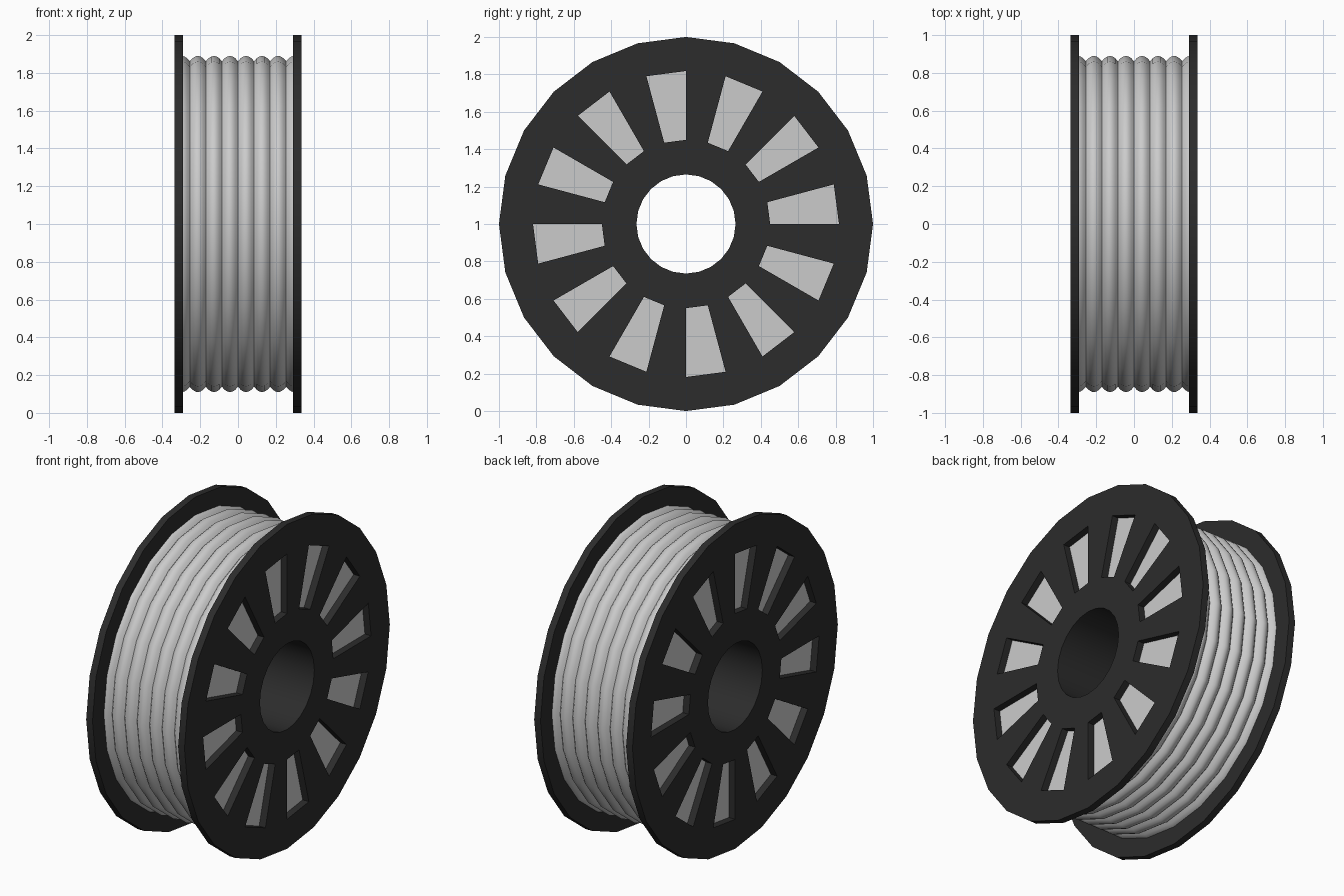
import bpy, bmesh, math

if "Cube" in bpy.data.objects:
    bpy.data.objects.remove(bpy.data.objects["Cube"])

N = 24                      # sides around the axle
X_IN, X_OUT = 0.292, 0.335  # flange inner and outer faces
BORE, WIN_IN, WIN_OUT, RIM = 0.265, 0.45, 0.818, 1.0

dark = bpy.data.materials.new("dark_plastic")
dark.diffuse_color = (0.025, 0.025, 0.025, 1)
dark.use_nodes = True
dark.node_tree.nodes["Principled BSDF"].inputs["Base Color"].default_value = dark.diffuse_color


def point(x, r, i):
    a = 2 * math.pi * i / N
    return (x, r * math.cos(a), 1 + r * math.sin(a))


def finish(bm, name, mat=None, angle=30):
    bmesh.ops.recalc_face_normals(bm, faces=bm.faces)
    me = bpy.data.meshes.new(name)
    bm.to_mesh(me)
    bm.free()
    ob = bpy.data.objects.new(name, me)
    bpy.context.collection.objects.link(ob)
    if mat:
        me.materials.append(mat)
    bpy.ops.object.select_all(action='DESELECT')
    ob.select_set(True)
    bpy.context.view_layer.objects.active = ob
    bpy.ops.object.shade_smooth_by_angle(angle=math.radians(angle))
    return ob


def lathe(name, profile, mat=None):
    """Revolve a closed (x, r) profile around the axle."""
    bm = bmesh.new()
    rings = [[bm.verts.new(point(x, r, i)) for x, r in profile] for i in range(N)]
    m = len(profile)
    for i in range(N):
        a, b = rings[i], rings[(i + 1) % N]
        for k in range(m):
            j = (k + 1) % m
            bm.faces.new((a[k], a[j], b[j], b[k]))
    return finish(bm, name, mat)


def flange(name, side):
    """Thick ring with a window in every other segment."""
    bm = bmesh.new()
    radii = (BORE, WIN_IN, WIN_OUT, RIM)
    g = [[bm.verts.new(point(side * X_IN, r, i)) for i in range(N)] for r in radii]
    for k in range(3):
        for i in range(N):
            if k == 1 and i % 2 == 0:
                continue
            j = (i + 1) % N
            bm.faces.new((g[k][i], g[k + 1][i], g[k + 1][j], g[k][j]))
    ext = bmesh.ops.extrude_face_region(bm, geom=bm.faces[:], use_keep_orig=True)
    verts = [e for e in ext["geom"] if isinstance(e, bmesh.types.BMVert)]
    bmesh.ops.translate(bm, verts=verts, vec=(side * (X_OUT - X_IN), 0, 0))
    return finish(bm, name, dark)


# Two spoked flanges
flange("flange_left", -1)
flange("flange_right", 1)

# Hub tube joining the flanges
lathe("hub", [(-X_IN, BORE), (X_IN, BORE), (X_IN, 0.44), (-X_IN, 0.44)], dark)

# Wound filament: scalloped outside, flat ends behind the windows
PITCH, STEPS, END = 0.085, 6, 0.2925
xs = [-4 * PITCH + PITCH * k / STEPS for k in range(8 * STEPS + 1)]
xs = [-END] + [x for x in xs if abs(x) < END - 0.003] + [END]
wound = []
for x in xs:
    u = 2 * ((x / PITCH) % 1.0) - 1
    wound.append((x, 0.862 + 0.028 * (1 - u * u)))
lathe("wound_filament", wound + [(END, 0.43), (-END, 0.43)])
